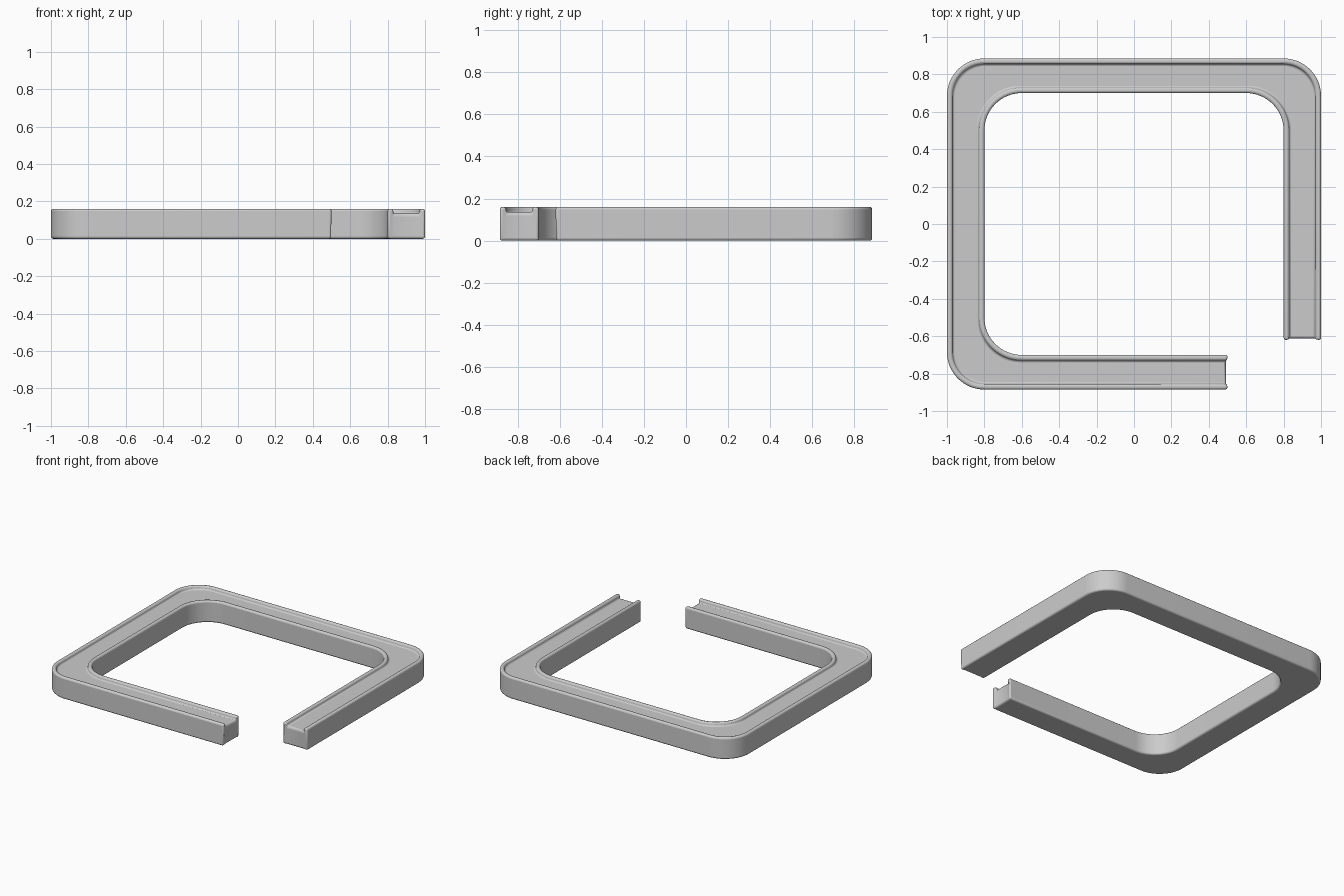
import bpy, bmesh
from math import sin, cos, radians

if "Cube" in bpy.data.objects:
    bpy.data.objects.remove(bpy.data.objects["Cube"])

TOP, FLOOR, LIP, STEPS = 0.16, 0.135, 0.03, 16


def rail(outer, d, recess):
    """Open rounded-rectangle path, inset d into the bar from its outer or inner wall."""
    cx, cy, r = (0.8, 0.685, 0.2 - d) if outer else (0.6, 0.5, 0.2 + d)
    pts = [(0.5 - recess, -cy - r)]
    for sx, sy, start in ((-1, -1, 270), (-1, 1, 180), (1, 1, 90)):
        for i in range(STEPS + 1):
            a = radians(start - 90 * i / STEPS)
            pts.append((sx * cx + r * cos(a), sy * cy + r * sin(a)))
    pts.append((cx + r, -0.62 + recess))
    return pts


# channel cross-section: (outer wall?, inset, height, end recess)
R = 0.007
profile = [(True, 0, 0, 0), (True, 0, TOP, 0), (True, LIP, TOP, 0),
           (True, LIP, FLOOR, R), (False, LIP, FLOOR, R),
           (False, LIP, TOP, 0), (False, 0, TOP, 0), (False, 0, 0, 0),
           (False, LIP, 0, R), (True, LIP, 0, R)]

# sweep the section along the open frame
bm = bmesh.new()
rails = [[bm.verts.new((x, y, z)) for x, y in rail(o, d, rec)]
         for o, d, z, rec in profile]
n, m = len(rails), len(rails[0])
for k in range(n):
    a, b = rails[k], rails[(k + 1) % n]
    for i in range(m - 1):
        bm.faces.new((a[i], a[i + 1], b[i + 1], b[i]))

# end caps: two walls and the core between them
for i in (0, m - 1):
    for ids in ((0, 1, 2, 3, 9), (3, 4, 8, 9), (4, 5, 6, 7, 8)):
        bm.faces.new([rails[k][i] for k in ids])
bmesh.ops.recalc_face_normals(bm, faces=bm.faces)

mesh = bpy.data.meshes.new("open_channel_frame")
bm.to_mesh(mesh)
bm.free()
frame = bpy.data.objects.new("open_channel_frame", mesh)
bpy.context.collection.objects.link(frame)

# rounded rims and ends
bevel = frame.modifiers.new("rounded_edges", 'BEVEL')
bevel.width = 0.012
bevel.segments = 3
bevel.limit_method = 'ANGLE'
bevel.angle_limit = radians(35)

bpy.context.view_layer.objects.active = frame
frame.select_set(True)
bpy.ops.object.shade_smooth_by_angle(angle=radians(35))
